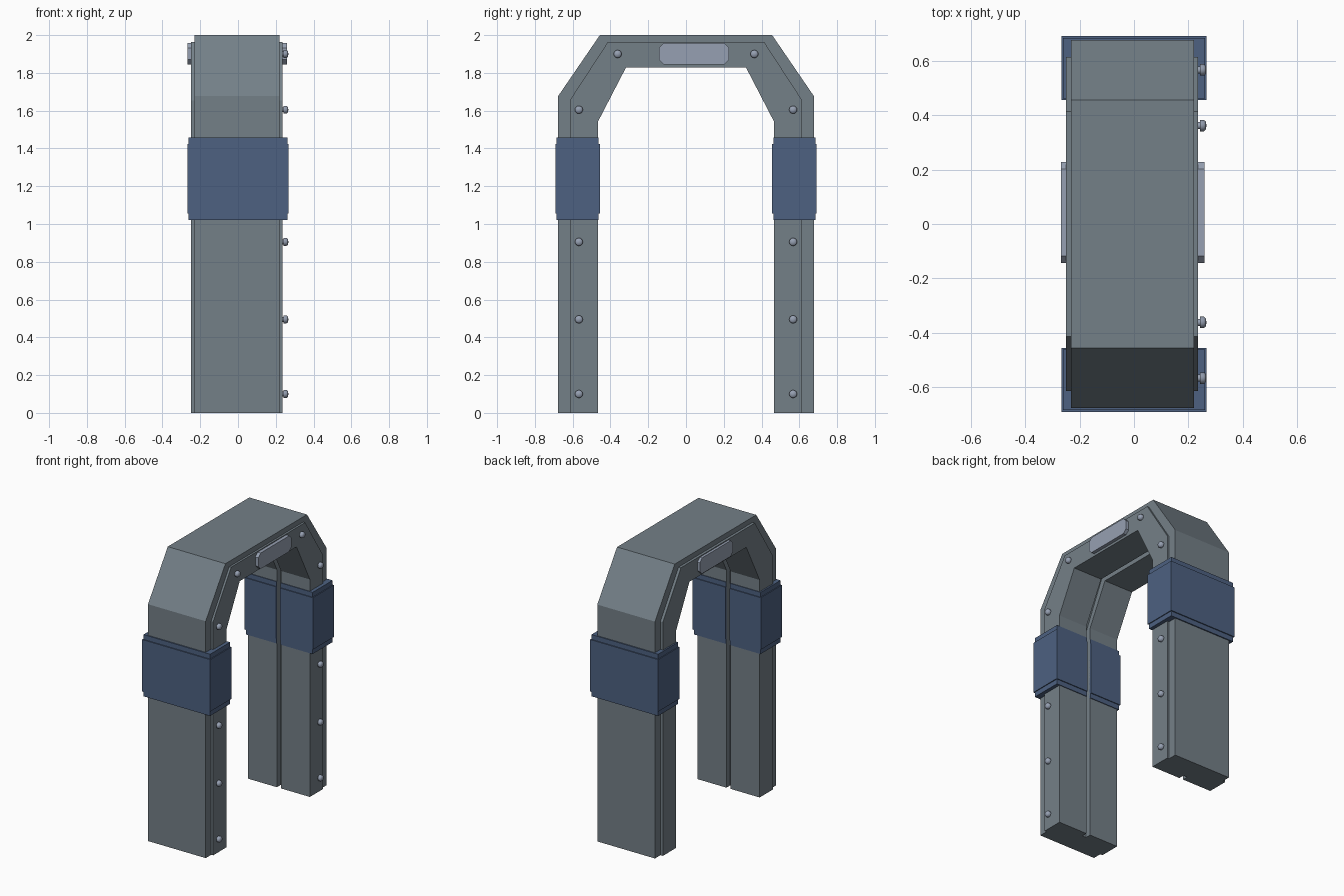
import bpy, bmesh, math
from mathutils import Matrix, Vector

cube = bpy.data.objects.get("Cube")
if cube:
    bpy.data.objects.remove(cube, do_unlink=True)


def material(name, rgb):
    mat = bpy.data.materials.new(name)
    mat.use_nodes = True
    mat.diffuse_color = (*rgb, 1)
    mat.node_tree.nodes["Principled BSDF"].inputs["Base Color"].default_value = (*rgb, 1)
    return mat


GREY = material("frame grey", (0.175, 0.215, 0.245))
BLUE = material("cuff blue", (0.075, 0.12, 0.22))
STEEL = material("light steel", (0.305, 0.352, 0.445))


def finish(bm, name, mat):
    bmesh.ops.recalc_face_normals(bm, faces=bm.faces)
    mesh = bpy.data.meshes.new(name)
    bm.to_mesh(mesh)
    bm.free()
    mesh.materials.append(mat)
    obj = bpy.data.objects.new(name, mesh)
    bpy.context.collection.objects.link(obj)
    return obj


def prism(name, points, step, mat):
    """Extrude a flat 3D outline along the step vector."""
    bm = bmesh.new()
    face = bm.faces.new([bm.verts.new(p) for p in points])
    new = bmesh.ops.extrude_face_region(bm, geom=[face])["geom"]
    verts = [v for v in new if isinstance(v, bmesh.types.BMVert)]
    bmesh.ops.translate(bm, verts=verts, vec=step)
    return finish(bm, name, mat)


def arch(name, outer, inner, x0, x1):
    """Arch slab between two half outlines, each mirrored across y = 0."""
    def full(half):
        return [(-y, z) for y, z in half] + [(y, z) for y, z in reversed(half)]
    loop = full(outer) + full(inner)[::-1]
    return prism(name, [(x0, y, z) for y, z in loop], (x1 - x0, 0, 0), GREY)


# Frame: a narrower outer shell and two wider halves with a slot between them
OUTER = [(0.677, 0), (0.677, 1.677), (0.456, 2.0)]
INSET = [(0.615, 0), (0.615, 1.655), (0.414, 1.963)]
SLOT = [(0.507, 0), (0.507, 1.53), (0.345, 1.868)]
INNER = [(0.467, 0), (0.467, 1.54), (0.318, 1.828)]
MID, GAP = -0.006, 0.016
arch("outer_shell", OUTER, SLOT, -0.231, 0.221)
arch("right_frame_half", INSET, INNER, -0.25, MID - GAP)
arch("left_frame_half", INSET, INNER, MID + GAP, 0.236)


# Cuffs: two stepped sleeves on each leg, slotted on the inside
def cuff(name, side, half_width, y_in, y_out, z0, z1):
    w, a, b = half_width, MID - GAP, MID + GAP
    outline = [(-w, y_out), (w, y_out), (w, y_in), (b, y_in),
               (b, 0.516), (a, 0.516), (a, y_in), (-w, y_in)]
    prism(name, [(x, side * y, z0) for x, y in outline], (0, 0, z1 - z0), BLUE)


for side, label in ((-1, "front"), (1, "back")):
    cuff(label + "_cuff_liner", side, 0.261, 0.462, 0.685, 1.02, 1.457)
    cuff(label + "_cuff", side, 0.267, 0.456, 0.692, 1.055, 1.423)


# Chamfered plates on both sides of the crown
Y0, Y1, Z0, Z1, C = -0.143, 0.228, 1.845, 1.957, 0.025
PLATE = [(Y0 + C, Z0), (Y1 - C, Z0), (Y1, Z0 + C), (Y1, Z1 - C),
         (Y1 - C, Z1), (Y0 + C, Z1), (Y0, Z1 - C), (Y0, Z0 + C)]
for label, x, depth in (("left", 0.23, 0.03), ("right", -0.24, -0.028)):
    prism(label + "_crown_plate", [(x, y, z) for y, z in PLATE], (depth, 0, 0), STEEL)


# Bolts on the left side: shaft plus rounded head, turned about the x axis
def bolt(name, y, z):
    profile = [(0.225, 0), (0.225, 0.013), (0.242, 0.013), (0.242, 0.021),
               (0.257, 0.021), (0.264, 0.015), (0.267, 0)]
    bm = bmesh.new()
    verts = [bm.verts.new((x, r, 0)) for x, r in profile]
    edges = [bm.edges.new(pair) for pair in zip(verts, verts[1:])]
    bmesh.ops.spin(bm, geom=verts + edges, cent=(0, 0, 0), axis=(1, 0, 0),
                   angle=math.tau, steps=16)
    bmesh.ops.remove_doubles(bm, verts=bm.verts, dist=0.0005)
    bmesh.ops.translate(bm, verts=bm.verts, vec=(0, y, z))
    obj = finish(bm, name, STEEL)
    bpy.ops.object.select_all(action="DESELECT")
    obj.select_set(True)
    bpy.context.view_layer.objects.active = obj
    bpy.ops.object.shade_smooth_by_angle(angle=math.radians(50))


BOLTS = [(0.567, 0.1), (0.567, 0.495), (0.567, 0.905), (0.567, 1.605), (0.362, 1.9)]
for side, label in ((-1, "front"), (1, "back")):
    for i, (y, z) in enumerate(BOLTS):
        bolt(f"{label}_bolt_{i + 1}", side * y, z)
